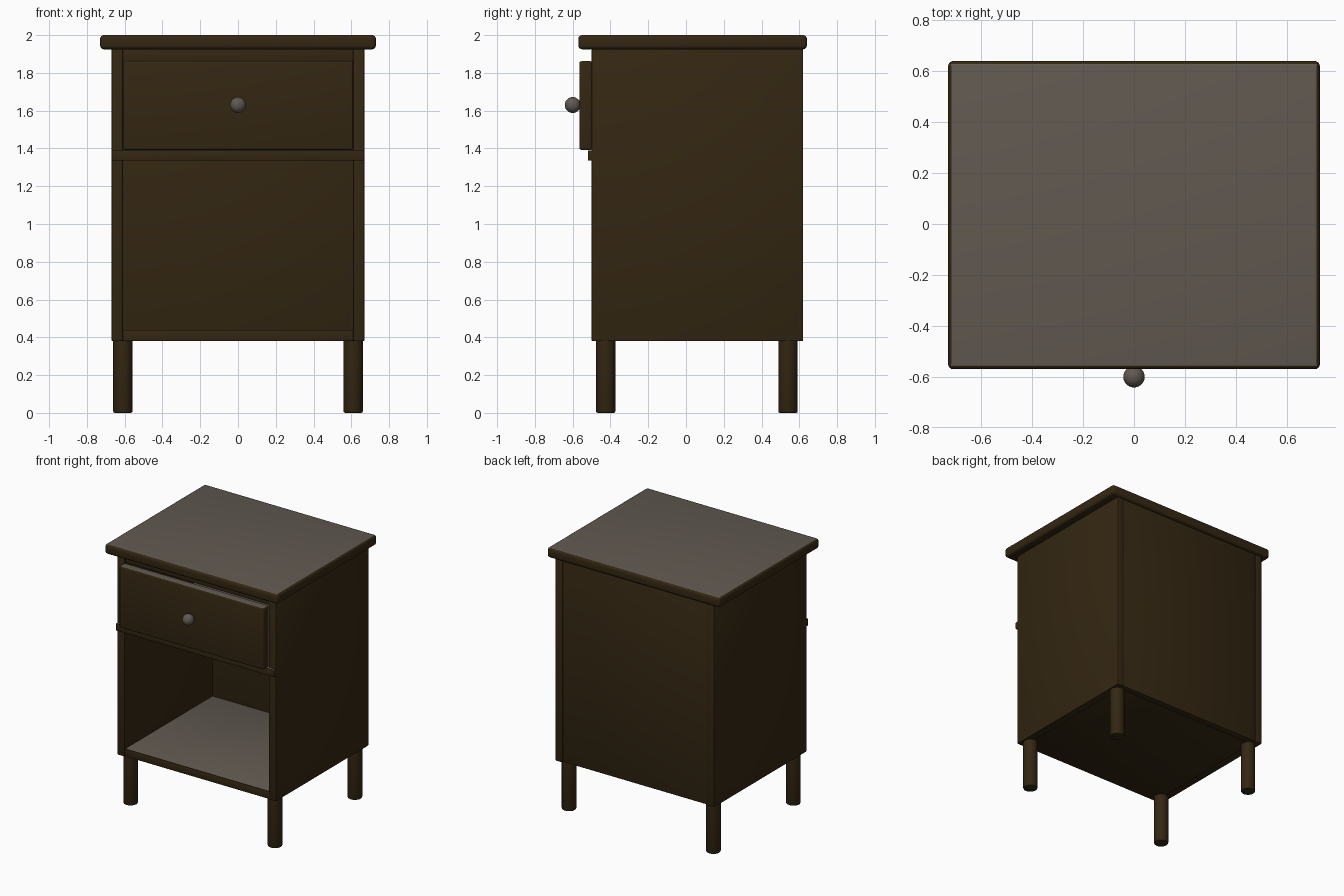
import bpy, bmesh

if "Cube" in bpy.data.objects:
    bpy.data.objects.remove(bpy.data.objects["Cube"])


def material(name, rgb):
    m = bpy.data.materials.new(name)
    m.diffuse_color = (*rgb, 1)
    m.use_nodes = True
    m.node_tree.nodes["Principled BSDF"].inputs["Base Color"].default_value = m.diffuse_color
    return m


wood = material("dark brown wood", (0.034, 0.02, 0.006))
grey = material("warm grey", (0.12, 0.1, 0.082))


def finish(bm, name, mats):
    me = bpy.data.meshes.new(name)
    bm.to_mesh(me)
    bm.free()
    for m in mats:
        me.materials.append(m)
    ob = bpy.data.objects.new(name, me)
    bpy.context.collection.objects.link(ob)
    bpy.ops.object.select_all(action='DESELECT')
    ob.select_set(True)
    bpy.context.view_layer.objects.active = ob
    bpy.ops.object.shade_smooth_by_angle()
    return ob


def board(name, x, y, z, bevel=0.006, segments=2):
    """Bevelled board from (min, max) ranges; its flat upper face is grey."""
    bm = bmesh.new()
    bmesh.ops.create_cube(bm, size=1)
    for v in bm.verts:
        v.co = [r[0] + (c + 0.5) * (r[1] - r[0]) for c, r in zip(v.co, (x, y, z))]
    bmesh.ops.bevel(bm, geom=bm.edges[:], offset=bevel, segments=segments,
                    profile=0.5, affect='EDGES')
    bm.normal_update()
    for f in bm.faces:
        f.material_index = 1 if f.normal.z > 0.95 else 0
    return finish(bm, name, [wood, grey])


# Table top
board("table_top", (-0.73, 0.73), (-0.57, 0.64), (1.925, 2.0), 0.02, 4)

# Cabinet case
for side, x in (("left", (-0.67, -0.61)), ("right", (0.61, 0.67))):
    board(side + "_side_panel", x, (-0.5, 0.62), (0.38, 1.925))
board("back_panel", (-0.612, 0.612), (0.56, 0.615), (0.385, 1.925), 0.003)
board("bottom_shelf", (-0.612, 0.612), (-0.495, 0.57), (0.38, 0.44))
board("top_rail", (-0.612, 0.612), (-0.49, -0.43), (1.86, 1.926), 0.003)

# Divider under the drawer, with a lip across the front
board("drawer_divider", (-0.612, 0.612), (-0.49, 0.57), (1.335, 1.388), 0.003)
board("divider_lip", (-0.67, 0.67), (-0.52, -0.47), (1.335, 1.39))

# Drawer front and knob
board("drawer_front", (-0.61, 0.61), (-0.565, -0.495), (1.392, 1.862), 0.012, 3)
bm = bmesh.new()
bmesh.ops.create_uvsphere(bm, u_segments=24, v_segments=14, radius=0.042)
bmesh.ops.translate(bm, verts=bm.verts[:], vec=(0, -0.6, 1.63))
finish(bm, "drawer_knob", [grey])

# Round legs
for row, y in (("front", -0.425), ("back", 0.54)):
    for side, x in (("left", -0.61), ("right", 0.61)):
        bm = bmesh.new()
        bmesh.ops.create_cone(bm, cap_ends=True, segments=24, radius1=0.051,
                              radius2=0.051, depth=0.39)
        rim = [e for e in bm.edges if all(v.co.z < 0 for v in e.verts)]
        bmesh.ops.bevel(bm, geom=rim, offset=0.008, segments=2,
                        profile=0.5, affect='EDGES')
        bmesh.ops.translate(bm, verts=bm.verts[:], vec=(x, y, 0.195))
        finish(bm, f"{row}_{side}_leg", [wood])
